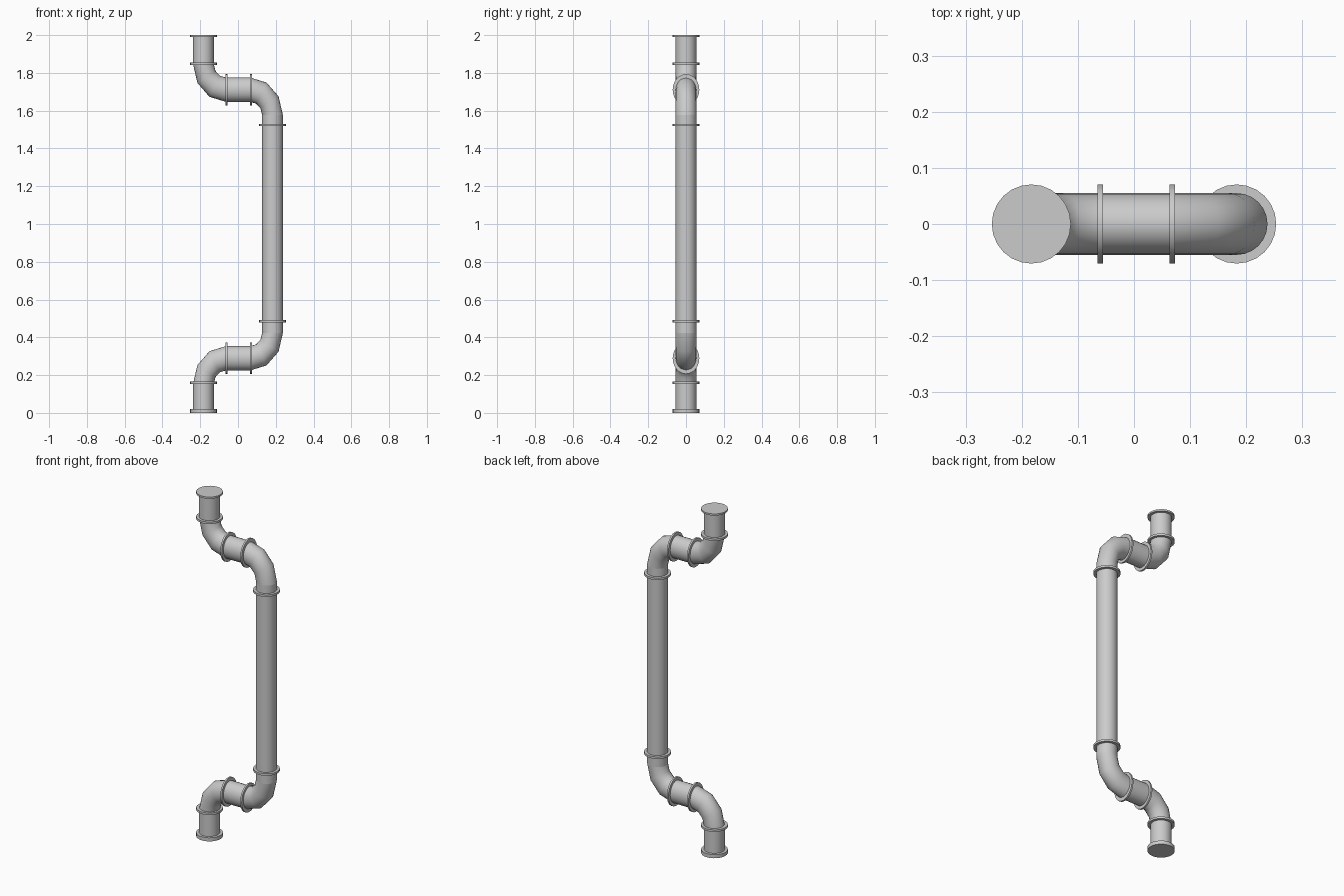
import bpy, bmesh, math

if "Cube" in bpy.data.objects:
    bpy.data.objects.remove(bpy.data.objects["Cube"])

K = 1.17          # vertical stretch of the whole pipe run
R = 0.055         # pipe radius
FR = 0.0705       # flange radius
X = 0.183         # x offset of the upright runs
ZLO, ZHI = 0.289, 1.711   # heights of the horizontal runs
BX, BZ = 0.119, 0.135     # bend radii
SIDES = 24


def skin(name, rings):
    """Join a list of vertex rings into a capped, smooth tube."""
    bm = bmesh.new()
    loops = [[bm.verts.new(p) for p in ring] for ring in rings]
    for a, b in zip(loops, loops[1:]):
        for i in range(SIDES):
            j = (i + 1) % SIDES
            bm.faces.new((a[i], a[j], b[j], b[i]))
    bm.faces.new(loops[0])
    bm.faces.new(loops[-1])
    bmesh.ops.recalc_face_normals(bm, faces=bm.faces)
    me = bpy.data.meshes.new(name)
    bm.to_mesh(me)
    bm.free()
    ob = bpy.data.objects.new(name, me)
    bpy.context.collection.objects.link(ob)
    bpy.ops.object.select_all(action='DESELECT')
    ob.select_set(True)
    bpy.context.view_layer.objects.active = ob
    bpy.ops.object.shade_smooth_by_angle(angle=math.radians(40))
    return ob


def ring(cx, cz, nx, nz, r):
    """Ring around (cx, cz) spanned by the y axis and direction (nx, nz)."""
    out = []
    for i in range(SIDES):
        a = 2 * math.pi * i / SIDES
        c, s = r * math.cos(a), r * math.sin(a)
        out.append((cx + c * nx, s, cz + c * nz * K))
    return out


def upright(name, x, z0, z1, r=R):
    skin(name, [ring(x, z, 1, 0, r) for z in (z0, z1)])


def level(name, z, x0, x1, r=R):
    skin(name, [ring(x, z, 0, 1, r) for x in (x0, x1)])


def elbow(name, z, sx, sz):
    """Three-segment quarter bend from a horizontal to an upright run."""
    cx, cz = sx * (X - BX), z - sz * BZ
    rings = []
    for k in range(4):
        t = math.radians(30 * k)
        nx, nz = sx * math.sin(t), sz * math.cos(t)
        rings.append(ring(cx + BX * nx, cz + BZ * nz, nx, nz, R))
    skin(name, rings)


# straight pipes
upright("bottom_pipe", -X, 0.01, ZLO - BZ)
upright("main_pipe", X, ZLO + BZ, ZHI - BZ)
upright("top_pipe", -X, ZHI + BZ, 1.995)

# horizontal links with their flanges and elbows
for label, z, s in (("lower", ZLO, -1), ("upper", ZHI, 1)):
    level(label + "_link_pipe", z, -(X - BX), X - BX)
    for side, x in (("left", -0.060), ("right", 0.068)):
        level(f"{label}_{side}_link_flange", z, x - 0.005, x + 0.005, FR)
    elbow(label + "_outer_elbow", z, 1, s)
    elbow(label + "_end_elbow", z, -1, -s)

# flanges on the upright runs
for name, x, z in (("bottom_flange", -X, 0.159), ("main_lower_flange", X, 0.485),
                   ("main_upper_flange", X, 1.524), ("top_flange", -X, 1.849)):
    upright(name, x, z - 0.006, z + 0.006, FR)

# end plates
upright("bottom_end_plate", -X, 0.0, 0.021, FR)
upright("top_end_plate", -X, 1.99, 2.0, FR)
